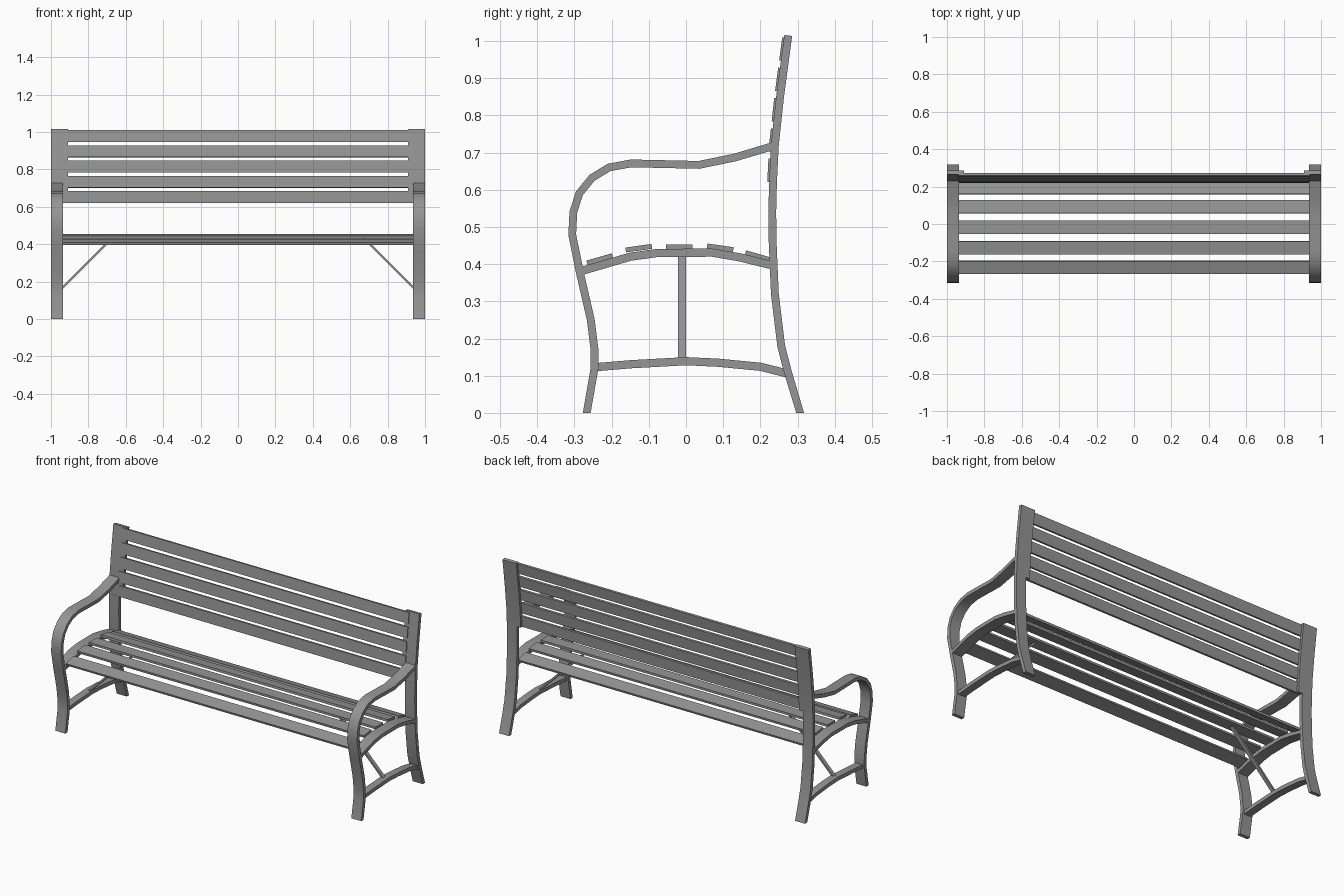
import bpy, math
from mathutils import Vector, Matrix

if "Cube" in bpy.data.objects:
    bpy.data.objects.remove(bpy.data.objects["Cube"], do_unlink=True)

metal = bpy.data.materials.new("grey_metal")
metal.use_nodes = True
GREY = (0.3, 0.3, 0.3, 1)
metal.diffuse_color = GREY
metal.node_tree.nodes["Principled BSDF"].inputs["Base Color"].default_value = GREY


def make(name, verts, faces):
    mesh = bpy.data.meshes.new(name)
    mesh.from_pydata(verts, [], faces)
    mesh.materials.append(metal)
    obj = bpy.data.objects.new(name, mesh)
    bpy.context.collection.objects.link(obj)
    return obj


def ribbon(name, path, thick, x0, x1):
    """Flat bar of constant thickness following a (y, z) path between two x planes."""
    pts = [Vector(p) for p in path]
    verts, faces = [], []
    for i, p in enumerate(pts):
        a = (p - pts[max(i - 1, 0)]).normalized()
        b = (pts[min(i + 1, len(pts) - 1)] - p).normalized()
        t = (a + b).normalized()
        n = Vector((-t.y, t.x))
        if p.y == 0:                      # feet are cut level with the ground
            n = Vector((-1, 0))
        n = n * thick / 2
        for x, q in ((x0, p + n), (x1, p + n), (x1, p - n), (x0, p - n)):
            verts.append((x, q.x, q.y))
        if i:
            k = 4 * i
            for j in range(4):
                m = (j + 1) % 4
                faces.append((k - 4 + j, k - 4 + m, k + m, k + j))
    last = len(verts) - 4
    faces += [(3, 2, 1, 0), (last, last + 1, last + 2, last + 3)]
    obj = make(name, verts, faces)
    bpy.ops.object.select_all(action='DESELECT')
    bpy.context.view_layer.objects.active = obj
    obj.select_set(True)
    bpy.ops.object.shade_smooth_by_angle(angle=math.radians(25))
    return obj


def board(name, size, loc, rot):
    """Rectangular bar, tilted about x and y."""
    s = Vector(size) / 2
    m = Matrix.Translation(loc) @ Matrix.Rotation(rot[1], 4, 'Y') @ Matrix.Rotation(rot[0], 4, 'X')
    verts = [m @ Vector((x * s.x, y * s.y, z * s.z))
             for x in (-1, 1) for y in (-1, 1) for z in (-1, 1)]
    faces = [(0, 1, 3, 2), (4, 6, 7, 5), (0, 4, 5, 1), (2, 3, 7, 6), (0, 2, 6, 4), (1, 5, 7, 3)]
    return make(name, verts, faces)


# Side profiles as (y, z)
front_leg = [(-.267, 0), (-.246, .12), (-.246, .17), (-.256, .25), (-.286, .38), (-.306, .48),
             (-.303, .54), (-.287, .59), (-.253, .632), (-.207, .66), (-.148, .671),
             (.035, .667), (.132, .687), (.232, .717)]
rear_leg = [(.307, 0), (.274, .11), (.256, .18), (.239, .32), (.233, .46), (.232, .54), (.234, .62)]
back_post = [(.234, .62), (.239, .72), (.253, .85), (.275, 1.015)]
seat_rail = [(-.28, .382), (-.15, .42), (-.078, .43), (.07, .431), (.146, .418), (.235, .396)]
low_rail = [(-.243, .123), (-.146, .131), (0, .139), (.086, .135), (.2, .124), (.272, .106)]

# Two end frames
for side, s in (("left", 1), ("right", -1)):
    def bar(name, path, thick, inner, outer):
        ribbon(side + "_" + name, path, thick, *sorted((s * inner, s * outer)))
    bar("front_leg_and_arm", front_leg, .021, .935, 1)
    bar("rear_leg", rear_leg, .021, .935, 1)
    bar("back_post", back_post, .021, .91, 1)
    bar("seat_rail", seat_rail, .022, .935, 1)
    bar("lower_rail", low_rail, .022, .945, .99)
    # Diagonal brace from the lower rail to the seat underside
    a, b = Vector((s * .965, -.011, .14)), Vector((s * .67, -.011, .436))
    d = b - a
    board(side + "_brace", (.011, .022, d.length), (a + b) / 2, (0, math.atan2(d.x, d.z)))

# Seat slats fanned over the arched rail
for i, (y, z, tilt) in enumerate([(-.232, .413, 16), (-.127, .443, 8), (-.018, .447, 0),
                                  (.092, .444, -8), (.194, .421, -16)]):
    board(f"seat_slat_{i + 1}", (1.874, .071, .013), (0, y, z), (math.radians(tilt), 0))

# Back slats set into the front of the posts
for i in range(5):
    z = .652 + .0815 * i
    for (y0, z0), (y1, z1) in zip(back_post, back_post[1:]):
        if z0 <= z <= z1:
            y = y0 + (y1 - y0) * (z - z0) / (z1 - z0)
            lean = -math.atan2(y1 - y0, z1 - z0)
    board(f"back_slat_{i + 1}", (1.874, .013, .063), (0, y - .009, z), (lean, 0))
